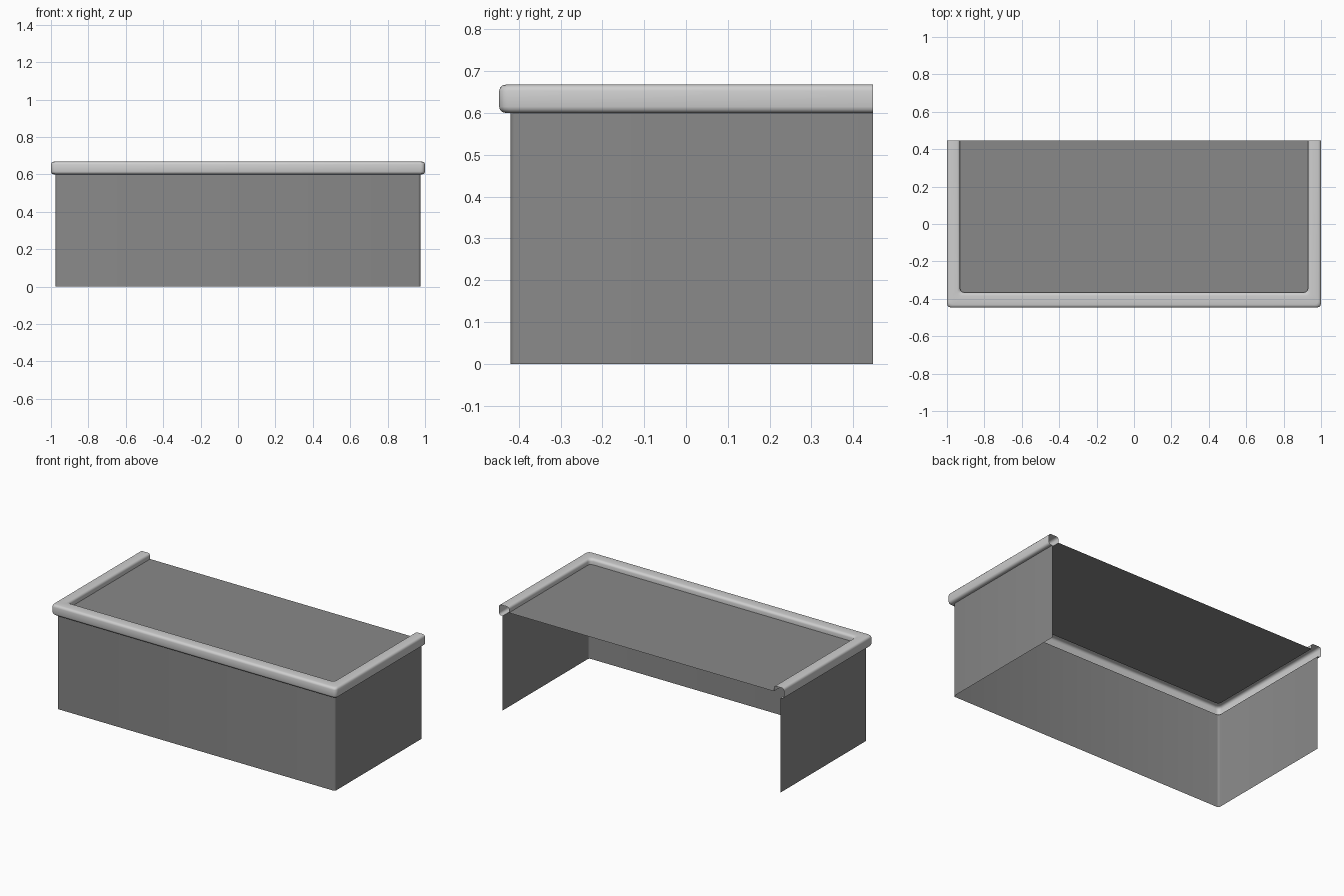
import bpy
import bmesh
from math import sin, cos, pi

cube = bpy.data.objects.get("Cube")
if cube:
    bpy.data.objects.remove(cube, do_unlink=True)

BACK = 0.447      # y of the open back edge
TOP = 0.668       # top of the rim
FLOOR = 0.632     # height of the panel inside the rim
STEPS = 3         # segments in each rounded corner


def material(name, value):
    mat = bpy.data.materials.new(name)
    mat.use_nodes = True
    colour = (value, value, value, 1)
    mat.diffuse_color = colour
    mat.node_tree.nodes["Principled BSDF"].inputs["Base Color"].default_value = colour
    return mat


def u_path(x, front, radius):
    """Plan outline open at the back, with rounded front corners."""
    half = [(x, BACK)]
    for i in range(STEPS + 1):
        a = i / STEPS * pi / 2
        half.append((x - radius + radius * cos(a), front + radius - radius * sin(a)))
    return half + [(-px, py) for px, py in reversed(half)]


def arc(x, z, r, start):
    """Quarter turn of a profile, anticlockwise from the start angle."""
    angles = [start + i / STEPS * pi / 2 for i in range(STEPS + 1)]
    return [(x + r * cos(a), z + r * sin(a)) for a in angles]


def finish(name, bm, mat):
    mesh = bpy.data.meshes.new(name)
    bm.to_mesh(mesh)
    bm.free()
    mesh.materials.append(mat)
    obj = bpy.data.objects.new(name, mesh)
    bpy.context.collection.objects.link(obj)
    bpy.ops.object.select_all(action='DESELECT')
    obj.select_set(True)
    bpy.context.view_layer.objects.active = obj
    bpy.ops.object.shade_smooth_by_angle(angle=0.7)
    return obj


def loft(name, rings, mat):
    """Skin a sheet between outlines given as (path, height)."""
    bm = bmesh.new()
    rows = [[bm.verts.new((x, y, z)) for x, y in path] for path, z in rings]
    for low, high in zip(rows, rows[1:]):
        for i in range(len(low) - 1):
            bm.faces.new((low[i + 1], low[i], high[i], high[i + 1]))
    return finish(name, bm, mat)


wall_grey = material("mid grey", 0.25)
rim_grey = material("light grey", 0.62)

# Thin side and front walls
wall_path = u_path(0.975, -0.42, 0.012)
loft("walls", [(wall_path, 0), (wall_path, 0.6)], wall_grey)

# Hollow rounded rim: out from the wall, over the top, down to the panel
r = 0.015
profile = [(0.975, 0.6)]
profile += arc(1 - r, 0.6 + r, r, -pi / 2)
profile += arc(1 - r, TOP - r, r, 0)
profile += arc(0.93 + r, TOP - r, r, pi / 2)
profile.append((0.93, FLOOR))


def rim_front(x):
    # the front run is slightly deeper than the side runs
    return -0.42 - (x - 0.975) * (1.08 if x > 0.975 else 1.2)


loft("rim", [(u_path(x, rim_front(x), 0.022), z) for x, z in profile], rim_grey)

# Flat panel inside the rim
bm = bmesh.new()
bm.faces.new([bm.verts.new((x, y, FLOOR))
              for x, y in reversed(u_path(0.93, rim_front(0.93), 0.022))])
bmesh.ops.recalc_face_normals(bm, faces=bm.faces)
for face in bm.faces:
    if face.normal.z < 0:
        face.normal_flip()
finish("top_panel", bm, wall_grey)
